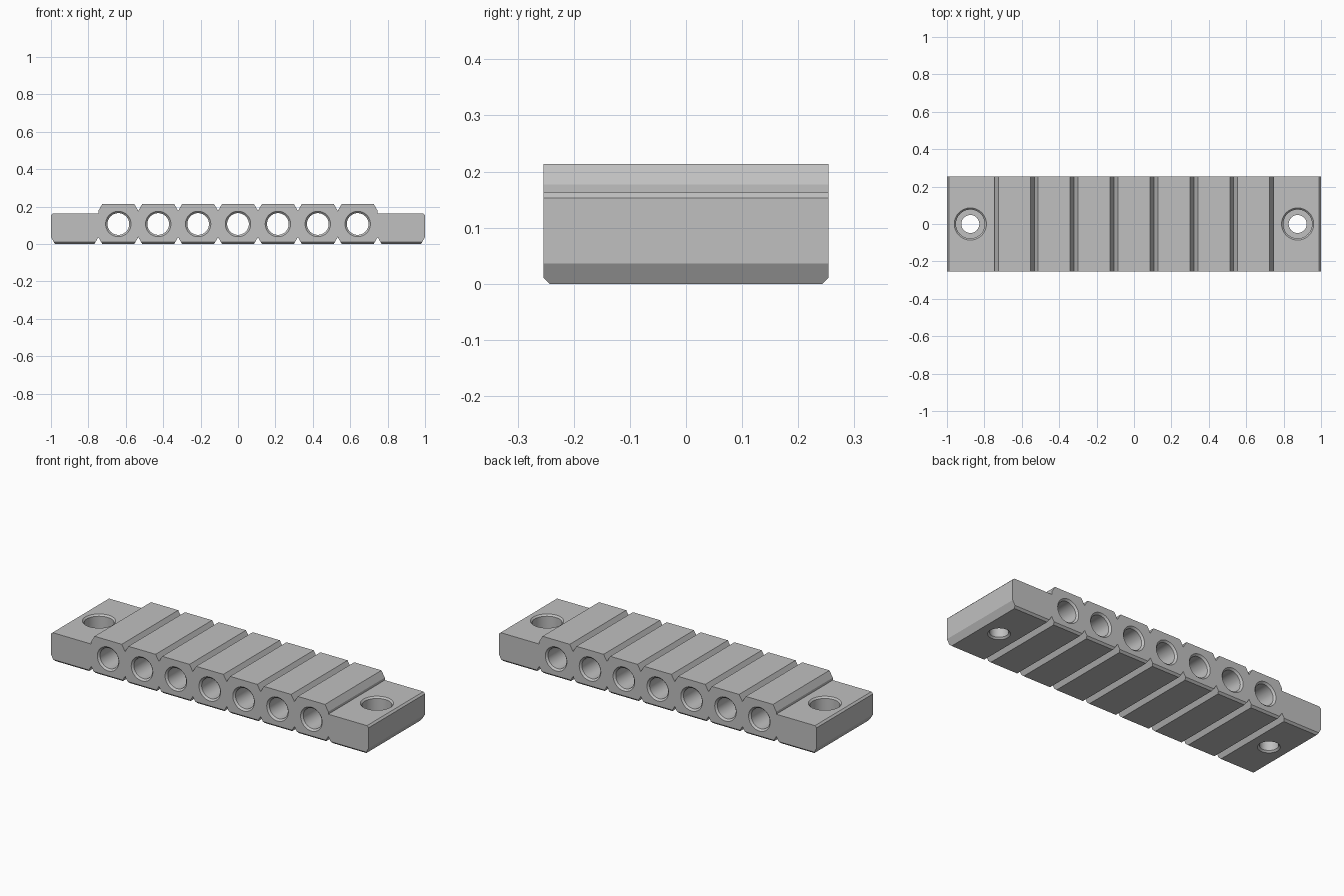
import bpy, bmesh, math
from mathutils import Matrix, Vector

if "Cube" in bpy.data.objects:
    bpy.data.objects.remove(bpy.data.objects["Cube"])

PITCH = 0.2133            # spacing of cross holes and grooves
HALF_W = 0.254            # half width in y
TOP, TAB = 0.213, 0.163   # block and end tab heights
NX, NZ = 0.021, 0.036     # groove half width and depth
BLOCK = 3.5 * PITCH       # half length of raised block
EDGE = 0.011              # small edge chamfer


def new_object(name, bm):
    bmesh.ops.recalc_face_normals(bm, faces=bm.faces)
    mesh = bpy.data.meshes.new(name)
    bm.to_mesh(mesh)
    bm.free()
    obj = bpy.data.objects.new(name, mesh)
    bpy.context.collection.objects.link(obj)
    return obj


def groove(x, z, depth):
    return [(x - NX, z), (x, z + depth), (x + NX, z)]


def extrude_profile(name, points):
    bm = bmesh.new()
    face = bm.faces.new([bm.verts.new((x, -HALF_W, z)) for x, z in points])
    side = bmesh.ops.extrude_face_region(bm, geom=[face])["geom"]
    verts = [v for v in side if isinstance(v, bmesh.types.BMVert)]
    bmesh.ops.translate(bm, verts=verts, vec=(0, 2 * HALF_W, 0))
    return new_object(name, bm)


def lathe_cutter(name, rings, matrix, segments=48):
    """Closed turned solid from (radius, height) rings."""
    bm = bmesh.new()
    loops = []
    for r, h in rings:
        angles = [math.tau * i / segments for i in range(segments)]
        loops.append([bm.verts.new((r * math.cos(a), r * math.sin(a), h)) for a in angles])
    for a, b in zip(loops, loops[1:]):
        for i in range(segments):
            j = (i + 1) % segments
            bm.faces.new((a[i], a[j], b[j], b[i]))
    bm.faces.new(loops[0])
    bm.faces.new(loops[-1])
    bm.transform(matrix)
    return new_object(name, bm)


def cut(target, cutter):
    cutter.hide_render = True
    mod = target.modifiers.new("cut", "BOOLEAN")
    mod.operation = "DIFFERENCE"
    mod.solver = "EXACT"
    mod.object = cutter
    bpy.context.view_layer.objects.active = target
    bpy.ops.object.modifier_apply(modifier=mod.name)
    bpy.data.objects.remove(cutter)


# Side profile: grooved underside, end tabs, grooved raised block
profile = [(-1 + NX, 0)]
for i in range(8):
    profile += groove(-BLOCK + i * PITCH, 0, NZ)
profile += [(1 - NX, 0), (1, NZ), (1, TAB - 0.01), (0.99, TAB),
            (BLOCK, TAB), (BLOCK, TOP - NZ), (BLOCK - NX, TOP)]
for i in range(6, 0, -1):
    profile += reversed(groove(-BLOCK + i * PITCH, TOP, -NZ))
profile += [(NX - BLOCK, TOP), (-BLOCK, TOP - NZ), (-BLOCK, TAB),
            (-0.99, TAB), (-1, TAB - 0.01), (-1, NZ)]
bar = extrude_profile("drilled_bar", profile)

# Chamfers along the two long bottom edges
for side in (-1, 1):
    bm = bmesh.new()
    bmesh.ops.create_cube(bm, size=1)
    s = EDGE * math.sqrt(2)
    bm.transform(Matrix.Translation((0, side * HALF_W, 0))
                 @ Matrix.Rotation(math.pi / 4, 4, "X")
                 @ Matrix.Diagonal(Vector((2.2, s, s, 1))))
    cut(bar, new_object("edge_cutter", bm))

# Seven chamfered cross holes
R, C, OUT = 0.058, 0.010, 0.02
mouth = HALF_W + OUT
cross_rings = [(R + C + OUT, -mouth), (R, C - HALF_W), (R, HALF_W - C), (R + C + OUT, mouth)]
for i in range(-3, 4):
    place = Matrix.Translation((i * PITCH, 0, TOP / 2)) @ Matrix.Rotation(math.pi / 2, 4, "X")
    cut(bar, lathe_cutter("cross_hole_cutter", cross_rings, place))

# Counterbored mounting hole in each end tab
BORE, SCREW, SEAT = 0.077, 0.048, 0.075
mount_rings = [(SCREW + 0.009 + OUT, -OUT), (SCREW, 0.009), (SCREW, SEAT), (BORE, SEAT),
               (BORE, TAB - 0.009), (BORE + 0.009 + OUT, TAB + OUT)]
for side in (-1, 1):
    place = Matrix.Translation((side * 0.875, 0, 0))
    cut(bar, lathe_cutter("mount_hole_cutter", mount_rings, place))

# Grey finish
grey = bpy.data.materials.new("grey")
grey.use_nodes = True
colour = (0.53, 0.53, 0.53, 1)
grey.diffuse_color = colour
grey.node_tree.nodes["Principled BSDF"].inputs["Base Color"].default_value = colour
bar.data.materials.clear()
bar.data.materials.append(grey)
for poly in bar.data.polygons:
    poly.material_index = 0

bpy.ops.object.select_all(action="DESELECT")
bar.select_set(True)
bpy.context.view_layer.objects.active = bar
bpy.ops.object.shade_smooth_by_angle(angle=math.radians(25))
